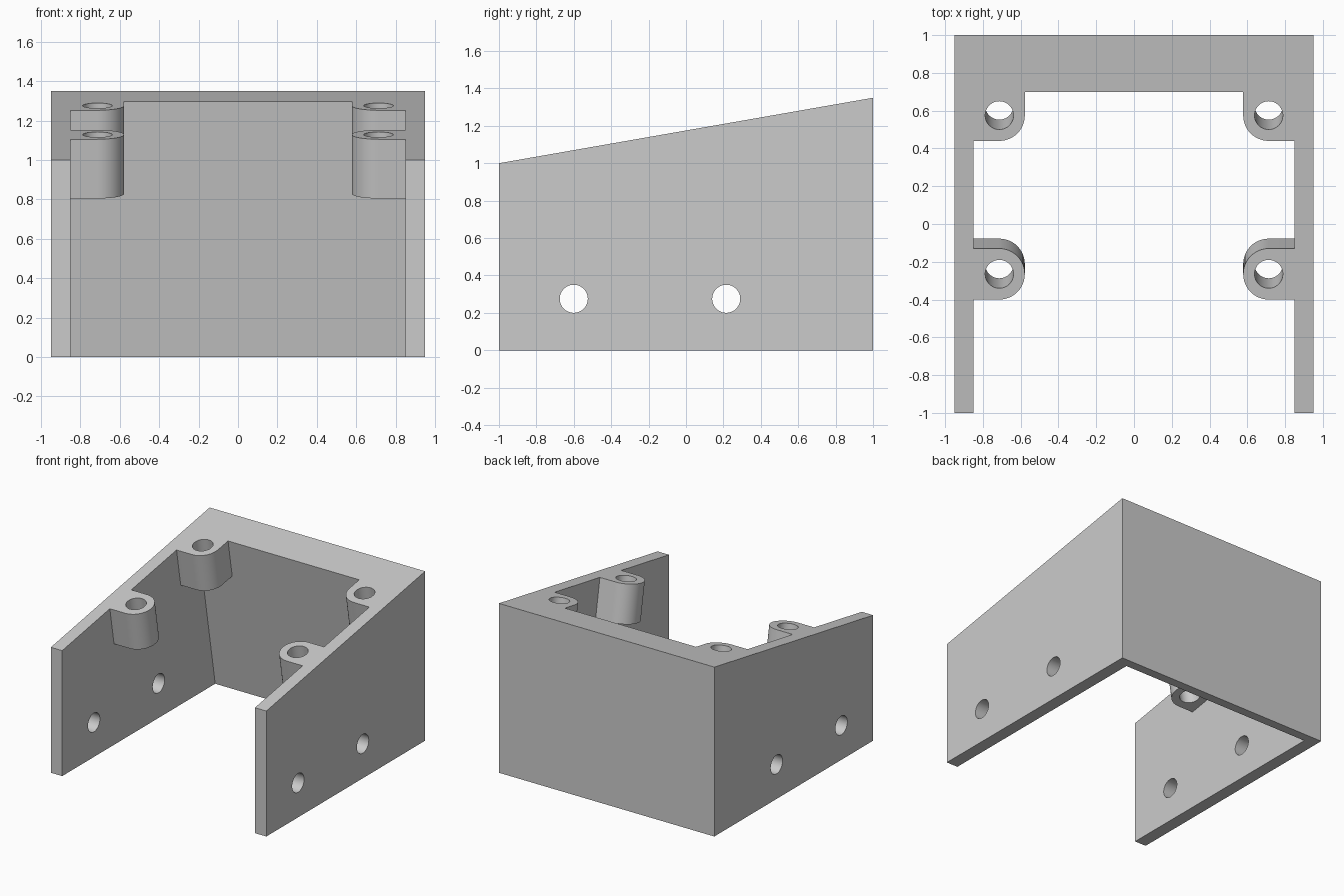
import bpy, bmesh, math
from mathutils import Vector

cube = bpy.data.objects.get("Cube")
if cube:
    bpy.data.objects.remove(cube, do_unlink=True)

SLOPE = 0.175                                   # rise of the top per unit of y
UP = Vector((0, -SLOPE, 1)).normalized()        # normal of the sloping top
BOSS_X, BOSS_R, HOLE_R = 0.713, 0.135, 0.075
BOSS_DEPTH = 0.305
FRONT_Y, REAR_Y, BACK_Y = -0.265, 0.575, 0.70

grey = bpy.data.materials.new("light grey")
grey.use_nodes = True
grey.diffuse_color = (0.6, 0.6, 0.6, 1)
grey.node_tree.nodes["Principled BSDF"].inputs["Base Color"].default_value = (0.6, 0.6, 0.6, 1)


def prism(name, start, offset):
    """Solid swept from a closed outline along an offset."""
    bm = bmesh.new()
    a = [bm.verts.new(p) for p in start]
    b = [bm.verts.new(Vector(p) + offset) for p in start]
    n = len(a)
    bm.faces.new(a)
    bm.faces.new(b[::-1])
    for i in range(n):
        j = (i + 1) % n
        bm.faces.new((a[i], b[i], b[j], a[j]))
    bmesh.ops.recalc_face_normals(bm, faces=bm.faces)
    mesh = bpy.data.meshes.new(name)
    bm.to_mesh(mesh)
    bm.free()
    mesh.materials.append(grey)
    obj = bpy.data.objects.new(name, mesh)
    bpy.context.collection.objects.link(obj)
    return obj


def tilted(name, outline, above, below):
    """Prism square to the sloping top, outlined in plan on that top."""
    pts = [Vector((x, y, 1 + SLOPE * (y + 1))) + UP * above for x, y in outline]
    return prism(name, pts, -UP * (above + below))


def arc(cx, cy, r, start, end, steps):
    return [(cx + r * math.cos(math.radians(start + (end - start) * i / steps)),
             cy + r * math.sin(math.radians(start + (end - start) * i / steps)))
            for i in range(steps + 1)]


def circle(cx, cy, r):
    return arc(cx, cy, r, 0, 360, 48)[:-1]


def subtract(target, cutters):
    for c in cutters:
        mod = target.modifiers.new(c.name, 'BOOLEAN')
        mod.operation = 'DIFFERENCE'
        mod.solver = 'EXACT'
        mod.object = c
    graph = bpy.context.evaluated_depsgraph_get()
    mesh = bpy.data.meshes.new_from_object(target.evaluated_get(graph))
    target.modifiers.clear()
    target.data = mesh
    for c in cutters:
        bpy.data.objects.remove(c, do_unlink=True)


# Wedge block
side = [(-0.95, -1, 0), (-0.95, 1, 0), (-0.95, 1, 1.35), (-0.95, -1, 1)]
body = prism("mounting_bracket", side, Vector((1.9, 0, 0)))

# Open pocket, square to the sloping top, leaving the screw bosses standing
pocket = tilted("pocket", [(-0.85, -1.6), (0.85, -1.6), (0.85, BACK_Y), (-0.85, BACK_Y)], 0.3, 1.8)
front = [(-0.9, FRONT_Y - BOSS_R)] + arc(-BOSS_X, FRONT_Y, BOSS_R, -90, 90, 24) \
    + [(-0.9, FRONT_Y + BOSS_R)]
rear = [(-0.9, REAR_Y - BOSS_R)] + arc(-BOSS_X, REAR_Y, BOSS_R, -90, 0, 12) \
    + [(BOSS_R - BOSS_X, 0.8), (-0.9, 0.8)]
bosses, holes = [], []
for s in (1, -1):
    for outline, y in ((front, FRONT_Y), (rear, REAR_Y)):
        bosses.append(tilted("boss", [(x * s, v) for x, v in outline], 0.5, BOSS_DEPTH))
        holes.append(tilted("screw_hole", circle(-BOSS_X * s, y, HOLE_R), 0.2, 0.45))
subtract(pocket, bosses)
subtract(body, [pocket])

# Screw holes in the bosses and cross holes through the side walls
for y in (-0.6, 0.215):
    ring = [(-1.2, u, v) for u, v in circle(y, 0.275, HOLE_R)]
    holes.append(prism("side_hole", ring, Vector((2.4, 0, 0))))
subtract(body, holes)

bpy.ops.object.select_all(action='DESELECT')
body.select_set(True)
bpy.context.view_layer.objects.active = body
bpy.ops.object.shade_smooth_by_angle(angle=math.radians(30))
